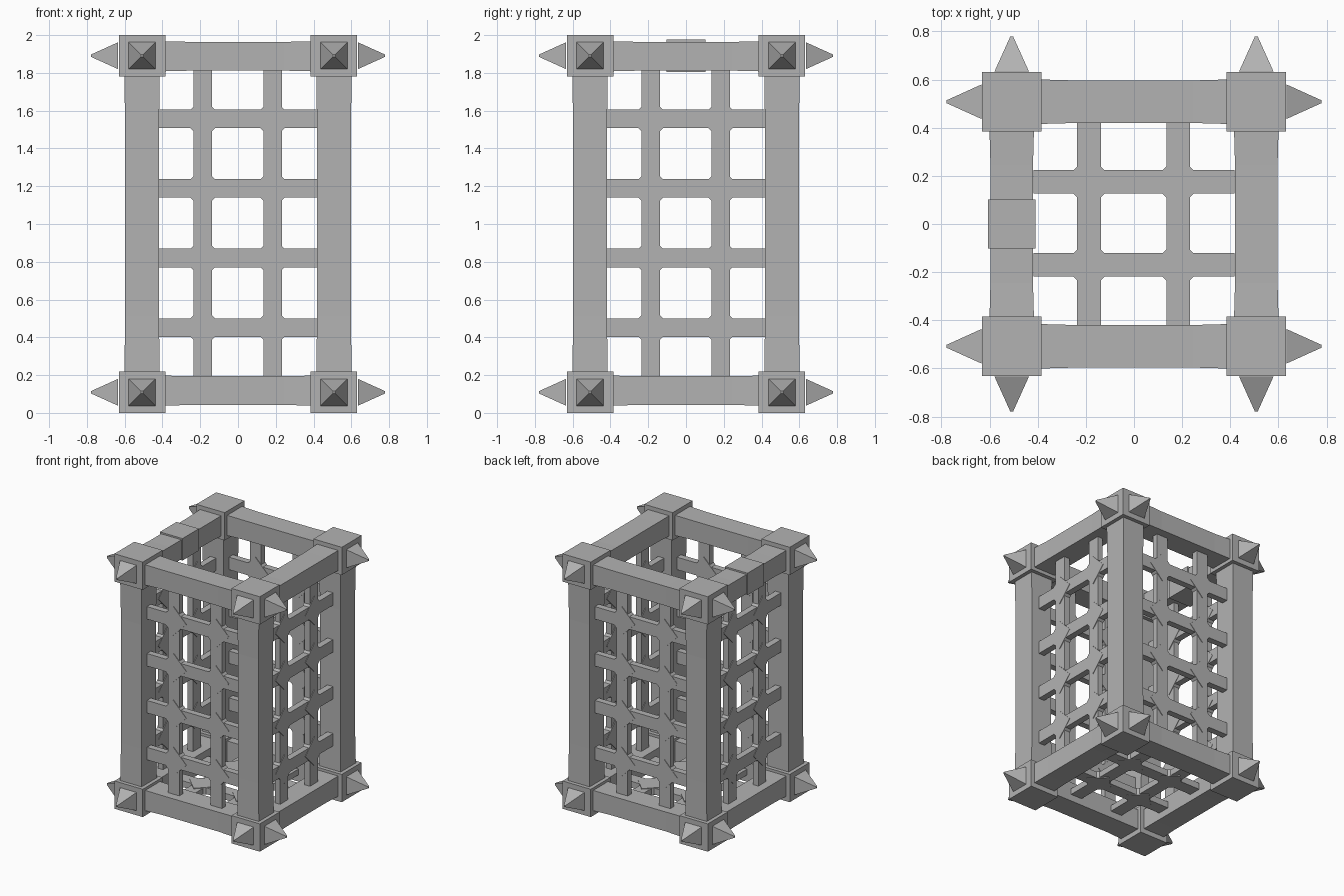
import bpy
import bmesh
from math import pi
from mathutils import Matrix, Vector

old = bpy.data.objects.get("Cube")
if old:
    bpy.data.objects.remove(old)

metal = bpy.data.materials.new("grey_metal")
metal.use_nodes = True
GREY = (0.45, 0.45, 0.45, 1)
metal.diffuse_color = GREY
metal.node_tree.nodes["Principled BSDF"].inputs["Base Color"].default_value = GREY

C = 0.508              # frame centre line
LOW, HIGH = 0.118, 1.888


def finish(name, bm):
    bmesh.ops.recalc_face_normals(bm, faces=bm.faces)
    mesh = bpy.data.meshes.new(name)
    bm.to_mesh(mesh)
    bm.free()
    mesh.materials.append(metal)
    ob = bpy.data.objects.new(name, mesh)
    bpy.context.collection.objects.link(ob)
    return ob


def add_box(bm, centre, size, turn=None):
    m = Matrix.Translation(centre) @ (turn or Matrix()) @ Matrix.Diagonal((*size, 1))
    bmesh.ops.create_cube(bm, size=1, matrix=m)


def box(name, centre, size):
    bm = bmesh.new()
    add_box(bm, centre, size)
    return finish(name, bm)


def waisted_beam(name, centre, axis, length, size):
    """Square beam, flared a little toward its two ends."""
    bm = bmesh.new()
    others = [i for i in range(3) if i != axis]
    rings = []
    for t, s in ((-1, 1), (-0.6, 0.95), (0.6, 0.95), (1, 1)):
        ring = []
        for a, b in ((-1, -1), (1, -1), (1, 1), (-1, 1)):
            p = Vector(centre)
            p[axis] += t * length / 2
            p[others[0]] += a * s * size[0] / 2
            p[others[1]] += b * s * size[1] / 2
            ring.append(bm.verts.new(p))
        rings.append(ring)
    for r, q in zip(rings, rings[1:]):
        for i in range(4):
            j = (i + 1) % 4
            bm.faces.new((r[i], r[j], q[j], q[i]))
    bm.faces.new(rings[0])
    bm.faces.new(rings[-1])
    return finish(name, bm)


def lattice(name, columns, rows, width, v_min, v_max, matrix):
    """Crossing flat bars in the local XY plane, with gusseted crossings."""
    bm = bmesh.new()
    middle = (v_min + v_max) / 2
    for u in columns:
        add_box(bm, (u, middle, 0), (0.098, v_max - v_min, 0.046))
    for v in rows:
        add_box(bm, (0, v, 0), (width, 0.098, 0.05))
        for u in columns:
            add_box(bm, (u, v, 0), (0.16, 0.16, 0.056), Matrix.Rotation(pi / 4, 4, "Z"))
    bm.transform(matrix)
    return finish(name, bm)


# Corner blocks, each with a spike on its two outer sides
for level, z in (("lower", 0.109), ("upper", 1.891)):
    for sx, side in ((1, "left"), (-1, "right")):
        for sy, end in ((-1, "front"), (1, "back")):
            tag = f"{level}_{end}_{side}"
            box(f"corner_block_{tag}", (sx * C, sy * C, z), (0.246, 0.246, 0.218))
            bm = bmesh.new()
            for d in (Vector((sx, 0, 0)), Vector((0, sy, 0))):
                m = (Matrix.Translation(Vector((sx * C, sy * C, z)) + d * 0.198)
                     @ d.to_track_quat("Z", "Y").to_matrix().to_4x4()
                     @ Matrix.Rotation(pi / 4, 4, "Z"))
                bmesh.ops.create_cone(bm, cap_ends=True, segments=4, radius1=0.101,
                                      radius2=0.009, depth=0.144, matrix=m)
            finish(f"spikes_{tag}", bm)

# Upright posts
for sx, side in ((1, "left"), (-1, "right")):
    for sy, end in ((-1, "front"), (1, "back")):
        waisted_beam(f"post_{end}_{side}", (sx * C, sy * C, 1), 2, 1.62, (0.188, 0.188))

# Horizontal rails
for level, z in (("lower", LOW), ("upper", HIGH)):
    for s, end, side in ((-1, "front", "right"), (1, "back", "left")):
        waisted_beam(f"rail_{level}_{end}", (0, s * C, z), 0, 0.82, (0.186, 0.16))
        waisted_beam(f"rail_{level}_{side}", (s * C, 0, z), 1, 0.82, (0.186, 0.16))

# Clamp round the upper right rail
box("rail_clamp", (-C, 0, 1.89), (0.196, 0.204, 0.172))

# Barred walls and floor
columns = (-0.187, 0.183)
heights = [0.452 + 0.368 * i for i in range(4)]
for i, end in enumerate(("front", "left", "back", "right")):
    m = (Matrix.Rotation(i * pi / 2, 4, "Z") @ Matrix.Translation((0, -C, 0))
         @ Matrix.Rotation(pi / 2, 4, "X"))
    lattice(f"barred_wall_{end}", columns if i < 2 else [-u for u in columns],
            heights, 0.834, 0.18, 1.83, m)
lattice("barred_floor", columns, (-0.17, 0.175), 0.834, -0.42, 0.42,
        Matrix.Translation((0, 0, LOW)))
